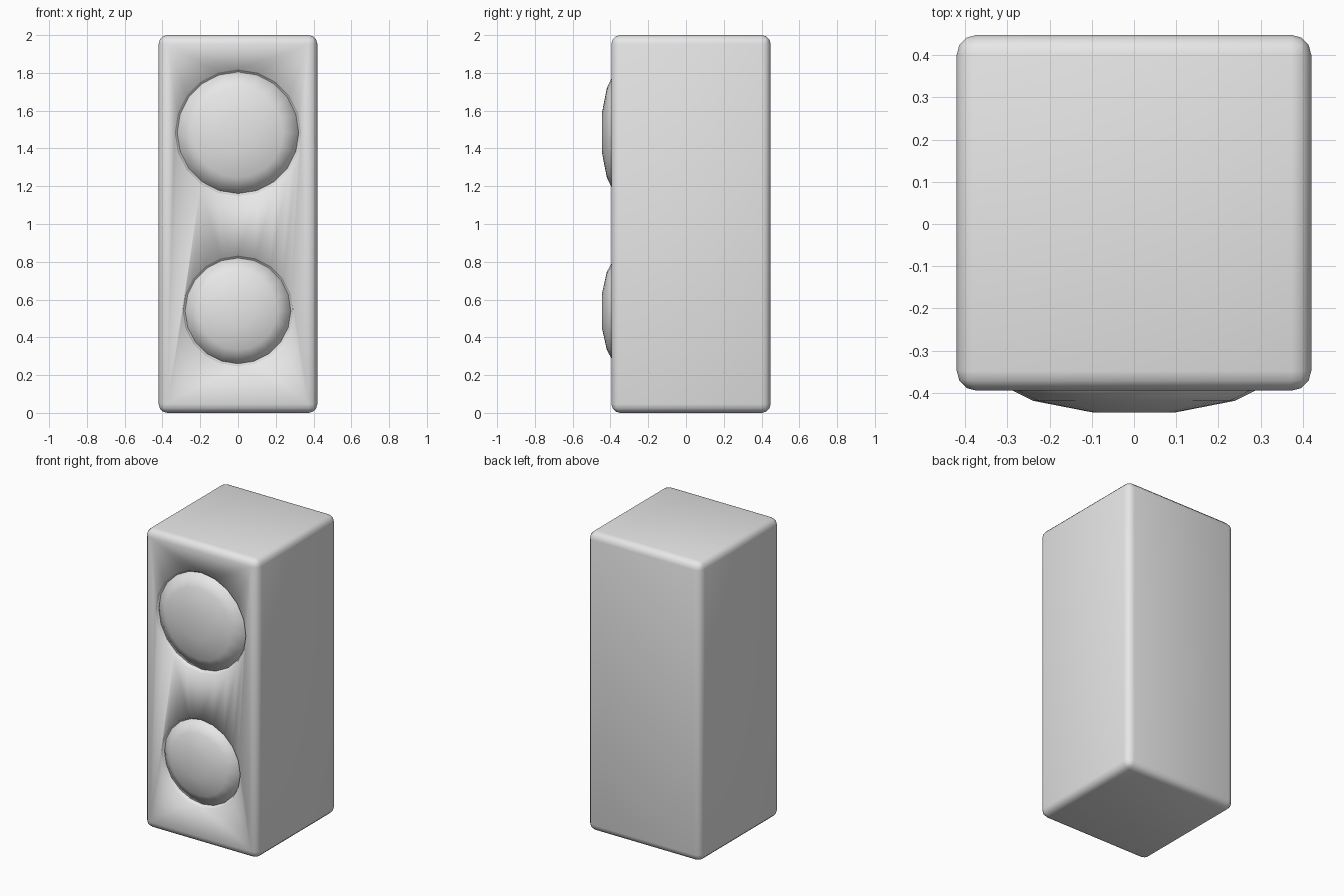
import bpy
import bmesh
from math import cos, sin, tau

if "Cube" in bpy.data.objects:
    bpy.data.objects.remove(bpy.data.objects["Cube"])

SIDES = 20

# One plain grey material
grey = bpy.data.materials.new("light_grey")
grey.use_nodes = True
grey.diffuse_color = (0.8, 0.8, 0.8, 1)
grey.node_tree.nodes["Principled BSDF"].inputs["Base Color"].default_value = (0.8, 0.8, 0.8, 1)


def make_object(name, bm):
    bmesh.ops.recalc_face_normals(bm, faces=bm.faces)
    mesh = bpy.data.meshes.new(name)
    bm.to_mesh(mesh)
    bm.free()
    mesh.materials.append(grey)
    mesh.shade_smooth()
    obj = bpy.data.objects.new(name, mesh)
    bpy.context.collection.objects.link(obj)
    return obj


def turned(name, z, profile):
    """Closed solid turned about a front-back axis from (radius, y) points."""
    bm = bmesh.new()
    rings = [[bm.verts.new((r * sin(tau * i / SIDES), y, z + r * cos(tau * i / SIDES)))
              for i in range(SIDES)] for r, y in profile]
    for a, b in zip(rings, rings[1:]):
        for i in range(SIDES):
            j = (i + 1) % SIDES
            bm.faces.new((a[i], a[j], b[j], b[i]))
    bm.faces.new(rings[0])
    bm.faces.new(rings[-1])
    return make_object(name, bm)


# Cabinet: rounded box
bm = bmesh.new()
bmesh.ops.create_cube(bm, size=1)
for v in bm.verts:
    v.co.x *= 0.84
    v.co.y = v.co.y * 0.843 + 0.0265
    v.co.z = v.co.z * 2 + 1
bmesh.ops.bevel(bm, geom=bm.edges[:], offset=0.047, segments=3,
                profile=0.5, affect='EDGES')
cabinet = make_object("cabinet", bm)

# Speaker domes, each sitting in a shallow flared socket
for label, z, radius in (("upper", 1.483, 0.322), ("lower", 0.54, 0.28)):
    socket = turned(label + "_socket_cutter", z,
                    [(radius + 0.028, -0.43), (radius + 0.012, -0.393),
                     (radius, -0.37)])
    socket.hide_render = True
    cut = cabinet.modifiers.new(label + "_socket", 'BOOLEAN')
    cut.operation = 'DIFFERENCE'
    cut.solver = 'EXACT'
    cut.object = socket
    bpy.context.view_layer.objects.active = cabinet
    bpy.ops.object.modifier_apply(modifier=cut.name)
    bpy.data.objects.remove(socket)

    turned(label + "_dome", z,
           [(radius * 0.31, -0.446), (radius * 0.74, -0.419),
            (radius, -0.378), (radius, -0.36)])

cabinet.data.shade_smooth()
